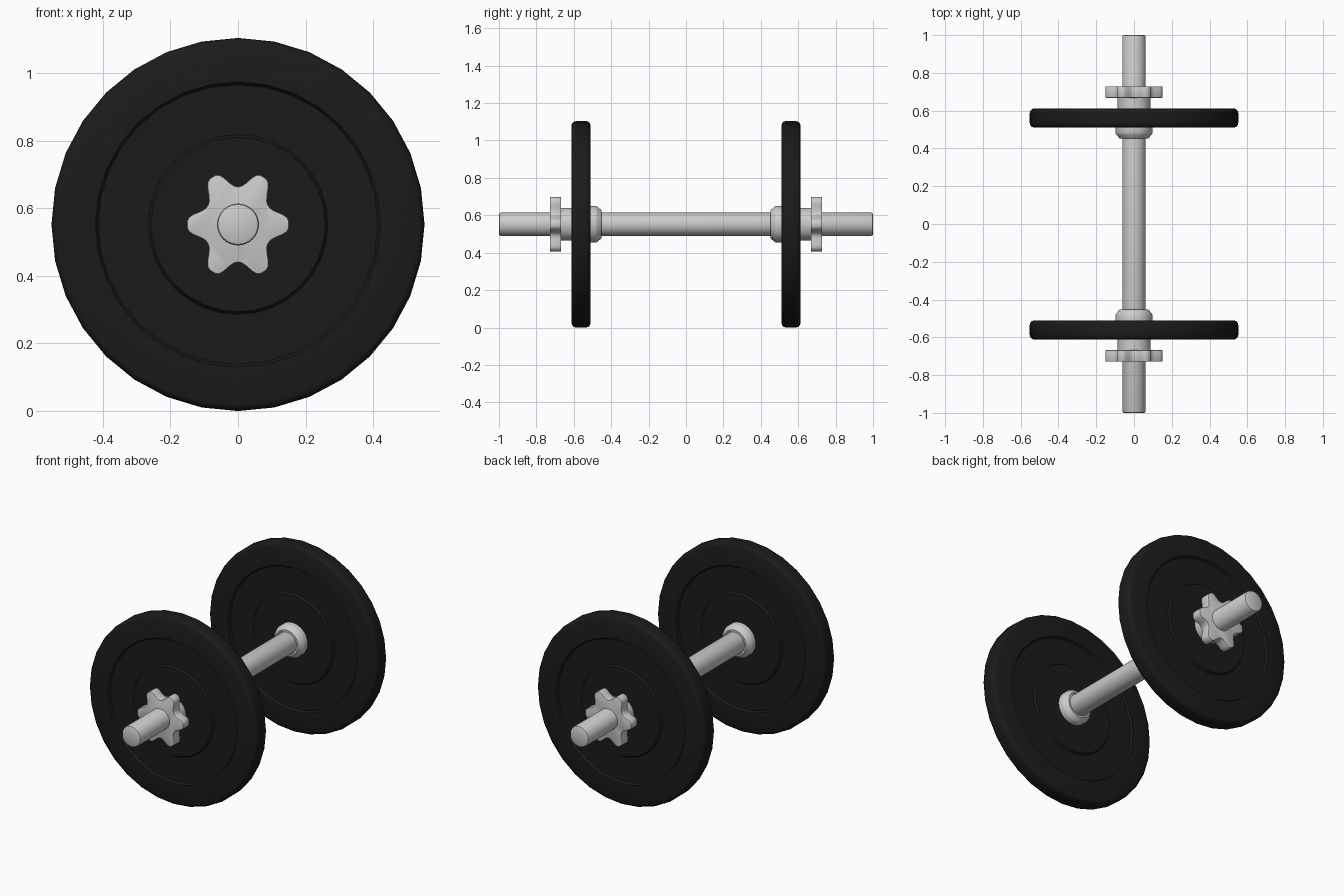
import bpy, bmesh
from math import pi, sin, cos, radians
from mathutils import Matrix

if "Cube" in bpy.data.objects:
    bpy.data.objects.remove(bpy.data.objects["Cube"])

AXIS_Z = 0.552

black = bpy.data.materials.new("black_iron")
black.diffuse_color = (0.011, 0.011, 0.011, 1)
black.use_nodes = True
black.node_tree.nodes["Principled BSDF"].inputs["Base Color"].default_value = black.diffuse_color


def finish(name, bm, mirror=True, mat=None):
    bmesh.ops.recalc_face_normals(bm, faces=bm.faces)
    mesh = bpy.data.meshes.new(name)
    bm.to_mesh(mesh)
    bm.free()
    ob = bpy.data.objects.new(name, mesh)
    bpy.context.collection.objects.link(ob)
    ob.location.z = AXIS_Z
    if mat:
        mesh.materials.append(mat)
    bpy.ops.object.select_all(action='DESELECT')
    ob.select_set(True)
    bpy.context.view_layer.objects.active = ob
    bpy.ops.object.shade_smooth_by_angle(angle=radians(35))
    if mirror:
        m = ob.modifiers.new("other_end", 'MIRROR')
        m.use_axis = (False, True, False)
        m.use_clip = False
        m.use_mirror_merge = False
    return ob


def lathe(name, profile, closed=True, steps=32, **kw):
    """Spin (radius, y) points around the bar axis."""
    bm = bmesh.new()
    vs = [bm.verts.new((r, y, 0)) for r, y in profile]
    pairs = list(zip(vs, vs[1:])) + ([(vs[-1], vs[0])] if closed else [])
    edges = [bm.edges.new(p) for p in pairs]
    bmesh.ops.spin(bm, geom=vs + edges, cent=(0, 0, 0), axis=(0, 1, 0),
                   angle=2 * pi, steps=steps)
    bmesh.ops.remove_doubles(bm, verts=bm.verts, dist=1e-5)
    return finish(name, bm, **kw)


# Bar running the full length
lathe("bar", [(0, -1), (0.053, -1), (0.059, -0.997), (0.062, -0.99),
              (0.062, 0.99), (0.059, 0.997), (0.053, 1), (0, 1)],
      closed=False, mirror=False)

# Weight plates: rounded rim and a recessed ring on both faces
mid, half, rec = 0.561, 0.05, 0.012
side = [(0.06, half), (0.258, half), (0.266, half - rec), (0.414, half - rec),
        (0.422, half), (0.532, half), (0.542, half - 0.004),
        (0.549, half - 0.012), (0.552, half - 0.024)]
plate = [(r, mid + h) for r, h in side] + [(r, mid - h) for r, h in reversed(side)]
lathe("weight_plate", plate, mat=black)

# Inner stop collars
lathe("inner_collar", [(0.06, 0.458), (0.067, 0.458), (0.069, 0.453), (0.076, 0.453),
                       (0.095, 0.475), (0.098, 0.482), (0.098, 0.513), (0.06, 0.513)])

# Spin-lock nut sleeve
lathe("nut_sleeve", [(0.06, 0.608), (0.088, 0.608), (0.088, 0.67), (0.06, 0.67)])

# Six-lobed star nut
lobe = [(-30, 0.112), (-24, 0.115), (-18, 0.126), (-12, 0.146), (-8, 0.158),
        (-4, 0.163), (0, 0.163), (4, 0.163), (8, 0.158), (12, 0.146),
        (18, 0.126), (24, 0.115)]
bm = bmesh.new()
outline = []
for i in range(6):
    for a, r in lobe:
        t = radians(60 * i + a)
        outline.append(bm.verts.new((0.925 * r * cos(t), 0.668, r * sin(t))))
face = bm.faces.new(outline)
top = bmesh.ops.extrude_face_region(bm, geom=[face])
bmesh.ops.translate(bm, vec=(0, 0.06, 0),
                    verts=[g for g in top['geom'] if isinstance(g, bmesh.types.BMVert)])
rims = [e for e in bm.edges if abs(e.verts[0].co.y - e.verts[1].co.y) < 1e-5]
bmesh.ops.bevel(bm, geom=rims, offset=0.004, segments=2, profile=0.5, affect='EDGES')
finish("star_nut", bm)
